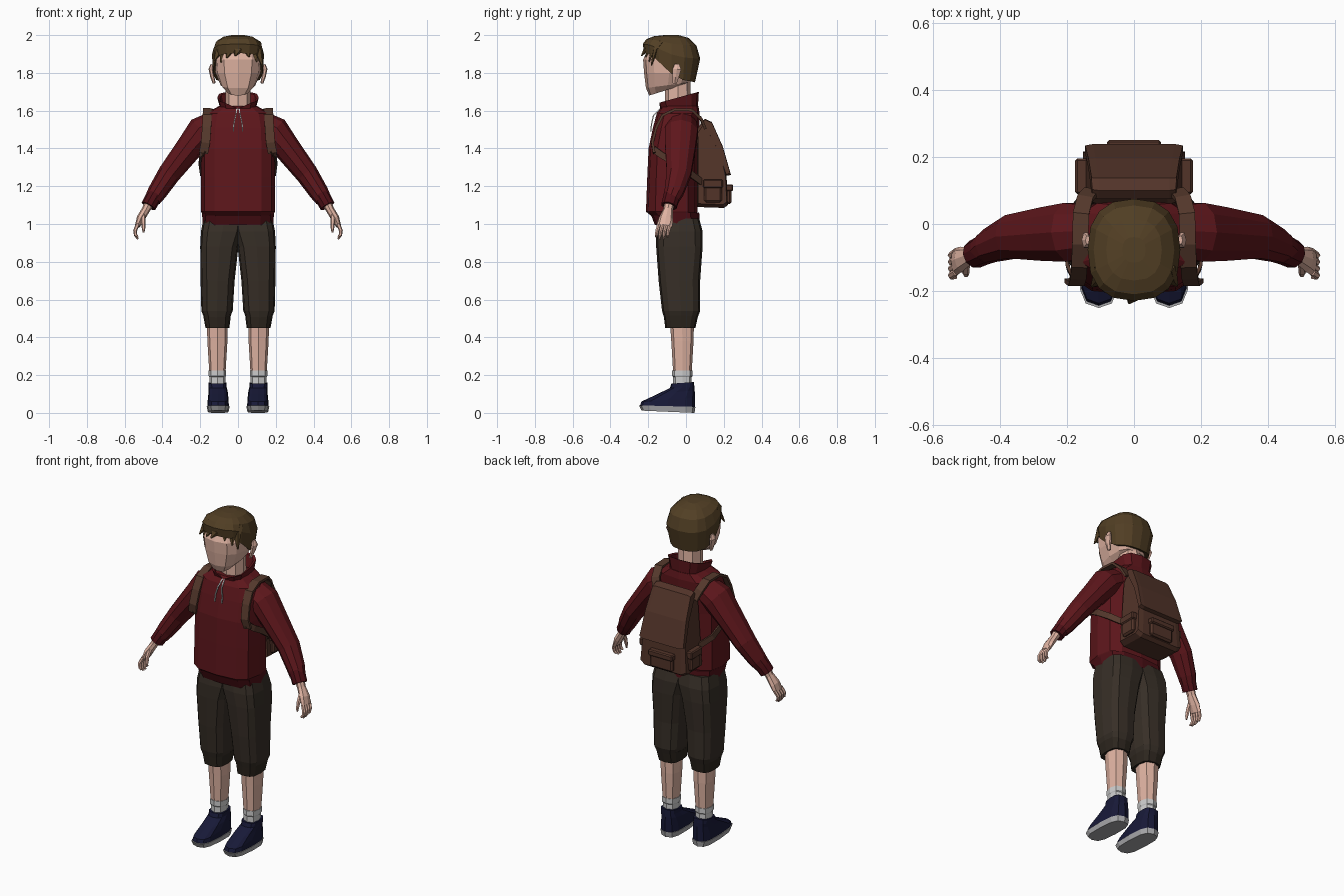
import bpy, bmesh, math
from mathutils import Vector

COLOURS = {
    "skin": (0.74, 0.45, 0.36), "hair": (0.085, 0.05, 0.018), "jumper": (0.11, 0.008, 0.011),
    "hem": (0.075, 0.005, 0.008), "trousers": (0.038, 0.028, 0.02), "cuff": (0.026, 0.019, 0.013),
    "shoe": (0.009, 0.01, 0.04), "bag": (0.085, 0.034, 0.022), "strap": (0.09, 0.04, 0.025),
    "sock": (0.55, 0.56, 0.57), "sole": (0.4, 0.4, 0.41),
}
MATS = {}
for key, rgb in COLOURS.items():
    MATS[key] = bpy.data.materials.new(key)
    MATS[key].diffuse_color = (*rgb, 1)


def finish(bm, name, mat, mirror=False, bevel=0):
    bmesh.ops.recalc_face_normals(bm, faces=bm.faces)
    me = bpy.data.meshes.new(name)
    bm.to_mesh(me)
    bm.free()
    ob = bpy.data.objects.new(name, me)
    bpy.context.collection.objects.link(ob)
    if mat:
        me.materials.append(MATS[mat])
    if bevel:
        b = ob.modifiers.new("bevel", 'BEVEL')
        b.width, b.segments = bevel, 1
    if mirror:
        ob.modifiers.new("mirror", 'MIRROR').use_mirror_merge = False
    return ob


def loft(name, rings, mat, mirror=False, caps=True):
    bm = bmesh.new()
    vs = [[bm.verts.new(p) for p in r] for r in rings]
    n = len(vs[0])
    for a, b in zip(vs, vs[1:]):
        for i in range(n):
            j = (i + 1) % n
            bm.faces.new((a[i], a[j], b[j], b[i]))
    if caps:
        bm.faces.new(vs[0])
        bm.faces.new(vs[-1])
    return finish(bm, name, mat, mirror)


def ring(x0, x1, f, b, zf, zb=None, n=12, p=0.65):
    """Rounded-square ring between x0..x1 and f..b, tilting from zf in front to zb behind."""
    zb = zf if zb is None else zb
    out = []
    for i in range(n):
        a = 2 * math.pi * i / n
        c, s = [math.copysign(abs(v) ** p if abs(v) > 1e-6 else 0, v) for v in (math.cos(a), math.sin(a))]
        out.append(((x0 + x1) / 2 + (x1 - x0) / 2 * c, (f + b) / 2 + (b - f) / 2 * s,
                    zf + (zb - zf) * (s + 1) / 2))
    return out


def pipe(name, pts, mat, n=8, ref=(0, 1, 0), mirror=True):
    """Tube through (x, y, z, ra, rb); rb is measured along ref."""
    P = [Vector(p[:3]) for p in pts]
    rings = []
    off, k = (math.pi / 4, math.sqrt(2)) if n == 4 else (0, 1)
    for i, p in enumerate(pts):
        d = (P[min(i + 1, len(P) - 1)] - P[max(i - 1, 0)]).normalized()
        v = Vector(ref)
        v = (v - d * v.dot(d)).normalized()
        u = v.cross(d)
        rings.append([P[i] + u * (k * p[3] * math.cos(off + 2 * math.pi * j / n))
                      + v * (k * p[4] * math.sin(off + 2 * math.pi * j / n)) for j in range(n)])
    return loft(name, rings, mat, mirror)


def box(name, x, y, z, mat, mirror=False, bevel=0.01):
    bm = bmesh.new()
    bmesh.ops.create_cube(bm, size=1)
    for v in bm.verts:
        v.co = [(r[0] + r[1]) / 2 + c * (r[1] - r[0]) for c, r in zip(v.co, (x, y, z))]
    return finish(bm, name, mat, mirror, bevel)


def prism(name, prof, w, edge, mat, shrink=0.92):
    """Side profile (y, z) extruded across x with softened ends, narrower at the top."""
    cy, cz = [sum(q[i] for q in prof) / len(prof) for i in (0, 1)]
    rings = []
    for x, s in ((-w, shrink), (-w + edge, 1), (w - edge, 1), (w, shrink)):
        rings.append([(x * (1 - 0.2 * (z - 1.09) / 0.46), cy + (y - cy) * s, cz + (z - cz) * s)
                      for y, z in prof])
    return loft(name, rings, mat)


def sym(w, *a, **k):
    return ring(-w, w, *a, **k)


# Head and neck
loft("head", [sym(0.058, -0.195, -0.02, 1.68, 1.735, p=0.75), sym(0.092, -0.212, 0.02, 1.72, 1.75, p=0.75),
              sym(0.12, -0.222, 0.045, 1.80, p=0.75), sym(0.125, -0.227, 0.05, 1.87, p=0.75),
              sym(0.105, -0.19, 0.03, 1.95, p=0.75)], "skin")
loft("neck", [sym(0.068, -0.11, 0.03, 1.57, n=8, p=0.9), sym(0.064, -0.11, 0.022, 1.77, n=8, p=0.9)], "skin")
pipe("ear", [(0.126, -0.06, 1.745, 0.008, 0.012), (0.136, -0.055, 1.78, 0.011, 0.02),
             (0.144, -0.048, 1.82, 0.012, 0.026), (0.138, -0.048, 1.845, 0.007, 0.014)], "skin", n=6)

# Hair cap with a lower edge that drops from the forehead to the nape
LINE = [(-1, 1.905), (-0.75, 1.895), (-0.5, 1.86), (-0.2, 1.84), (0.05, 1.785), (0.35, 1.765), (1, 1.75)]


def hairline(s):
    for (a, za), (b, zb) in zip(LINE, LINE[1:]):
        if s <= b:
            return za + (zb - za) * (s - a) / (b - a)
    return LINE[-1][1]


hair = []
for t, r in ((0.03, 0.7), (0, 0.95), (0.5, 1), (0.78, 0.87), (0.94, 0.6), (1, 0.25)):
    level = []
    for i in range(16):
        a = 2 * math.pi * i / 16
        c, s = [math.copysign(abs(v) ** 0.82, v) for v in (math.cos(a), math.sin(a))]
        q = r - (0.13 * max(s, 0) if t == 0 else 0)
        zb = hairline(max(-1, min(1, s)))
        level.append((0.138 * q * c, -0.077 + 0.152 * q * s, zb + (2.0 - zb) * t))
    hair.append(level)
loft("hair", hair, "hair")
# Fringe locks
for i, (x, tx, tz) in enumerate(((-0.1, -0.125, 1.865), (-0.075, -0.09, 1.855), (-0.04, -0.06, 1.88),
                                 (0, -0.015, 1.89), (0.045, 0.06, 1.885), (0.08, 0.1, 1.86),
                                 (0.105, 0.128, 1.84))):
    k = 0.5 * abs(x)
    pipe(f"fringe_lock_{i}", [(x * 0.9, -0.185 + k, 1.96, 0.016, 0.03), (x, -0.215 + k, 1.92, 0.014, 0.026),
                              (tx, -0.236 + k, tz, 0.003, 0.004)], "hair", n=5, ref=(1, 0, 0), mirror=False)

# Jumper body, hem and stand-up collar
loft("jumper_body", [sym(0.18, -0.18, 0.05, 1.04), sym(0.196, -0.212, 0.06, 1.065), sym(0.196, -0.205, 0.058, 1.25),
                     sym(0.195, -0.198, 0.06, 1.40), sym(0.19, -0.175, 0.07, 1.51),
                     sym(0.172, -0.155, 0.072, 1.585), sym(0.10, -0.128, 0.066, 1.625)], "jumper")
loft("jumper_hem", [sym(0.186, -0.165, 0.072, 0.995), sym(0.191, -0.19, 0.07, 1.06)], "hem")
collar = [sym(0.088, -0.125, 0.062, 1.575, 1.6), sym(0.11, -0.15, 0.068, 1.64, 1.70),
          sym(0.096, -0.138, 0.056, 1.635, 1.695), sym(0.075, -0.115, 0.035, 1.58, 1.61)]
for r in collar[1:3]:
    x, y, z = r[9]
    r[9] = (x, y + 0.012, z - 0.03)      # notch at the throat
loft("collar", collar, "jumper", caps=False)
pipe("drawstring", [(0.006, -0.135, 1.61, 0.003, 0.003), (0.012, -0.172, 1.575, 0.003, 0.003),
                    (0.022, -0.182, 1.53, 0.003, 0.003), (0.024, -0.187, 1.49, 0.003, 0.003)], "sock", n=4)

# Sleeves, wrist cuffs and hands
pipe("sleeve", [(0.12, -0.02, 1.525, 0.075, 0.08), (0.19, -0.025, 1.487, 0.086, 0.092),
                (0.259, -0.03, 1.402, 0.071, 0.084), (0.365, -0.038, 1.265, 0.06, 0.068),
                (0.43, -0.065, 1.165, 0.051, 0.052), (0.452, -0.08, 1.13, 0.044, 0.044)], "jumper", n=10)
pipe("sleeve_cuff", [(0.44, -0.073, 1.155, 0.043, 0.046), (0.474, -0.09, 1.095, 0.041, 0.043)], "hem", n=10)
pipe("palm", [(0.465, -0.085, 1.12, 0.027, 0.028), (0.488, -0.095, 1.075, 0.022, 0.026),
              (0.515, -0.105, 1.03, 0.022, 0.038), (0.532, -0.113, 0.99, 0.014, 0.041)], "skin")
for i in range(4):
    y = -0.083 - 0.02 * i
    z = 0.925 + (0.012 if i in (0, 3) else 0)
    pipe(f"finger_{i}", [(0.53, y, 1.0, 0.011, 0.0105), (0.545, y - 0.01, 0.965, 0.01, 0.01),
                         (0.542, y - 0.014, 0.942, 0.009, 0.009), (0.53, y - 0.016, z - 0.005, 0.005, 0.006)],
         "skin", n=6)
pipe("thumb", [(0.5, -0.115, 1.055, 0.012, 0.014), (0.502, -0.142, 1.01, 0.012, 0.012),
               (0.5, -0.15, 0.975, 0.009, 0.009), (0.5, -0.152, 0.955, 0.005, 0.005)], "skin", n=6)

# Knee-length trousers with gathered cuffs
loft("trouser_leg", [ring(-0.04, 0.182, -0.15, 0.07, 1.03, p=0.55), ring(-0.03, 0.196, -0.16, 0.088, 0.96, p=0.55),
                     ring(-0.002, 0.2, -0.158, 0.088, 0.88, p=0.55), ring(0.018, 0.198, -0.145, 0.075, 0.7),
                     ring(0.028, 0.194, -0.127, 0.075, 0.54), ring(0.045, 0.178, -0.115, 0.06, 0.5)],
     "trousers", True)
loft("trouser_cuff", [ring(0.038, 0.184, -0.118, 0.064, 0.515), ring(0.046, 0.172, -0.11, 0.05, 0.45)], "cuff", True)

# Legs, socks and shoes
loft("leg", [ring(0.054, 0.165, -0.085, 0.042, 0.48, n=8, p=0.8), ring(0.056, 0.162, -0.078, 0.04, 0.38, n=8, p=0.8),
             ring(0.068, 0.15, -0.066, 0.028, 0.18, n=8, p=0.8)], "skin", True)
loft("sock", [ring(0.068, 0.15, -0.068, 0.03, 0.12, n=8, p=0.8), ring(0.066, 0.152, -0.068, 0.03, 0.19, n=8, p=0.8),
              ring(0.063, 0.155, -0.073, 0.034, 0.195, n=8, p=0.8),
              ring(0.063, 0.155, -0.073, 0.034, 0.225, n=8, p=0.8)], "sock", True)
loft("shoe_sole", [ring(0.05, 0.16, -0.235, 0.045, 0.012, 0), ring(0.044, 0.166, -0.25, 0.05, 0.04, 0.032)], "sole", True)
loft("shoe_upper", [ring(0.048, 0.162, -0.244, 0.047, 0.036, 0.03), ring(0.05, 0.16, -0.236, 0.048, 0.06, 0.08),
                    ring(0.054, 0.156, -0.15, 0.046, 0.1, 0.12), ring(0.06, 0.156, -0.085, 0.044, 0.132, 0.14),
                    ring(0.06, 0.157, -0.077, 0.042, 0.155, 0.163)], "shoe", True)

# Backpack body, lid and pockets
prism("backpack_body", [(0.058, 1.09), (0.058, 1.5), (0.085, 1.54), (0.125, 1.53), (0.178, 1.40),
                        (0.215, 1.25), (0.222, 1.1), (0.2, 1.085)], 0.152, 0.03, "bag")
prism("backpack_lid", [(0.075, 1.535), (0.1, 1.557), (0.137, 1.54), (0.195, 1.41), (0.238, 1.26),
                       (0.215, 1.255), (0.165, 1.40), (0.11, 1.50)], 0.157, 0.025, "bag", 0.95)
box("front_pocket", (-0.075, 0.075), (0.19, 0.24), (1.105, 1.2), "bag")
box("front_pocket_flap", (-0.08, 0.08), (0.19, 0.25), (1.175, 1.21), "bag", bevel=0.006)
box("side_pocket", (0.13, 0.168), (0.095, 0.19), (1.115, 1.22), "bag", True)
box("side_pocket_flap", (0.13, 0.175), (0.09, 0.195), (1.19, 1.235), "bag", True, 0.006)

# Shoulder straps, over the shoulder and then back under the arm
T, W = 0.007, 0.024
pipe("shoulder_strap", [(x, y, z, T, W) for x, y, z in (
    (0.125, 0.1, 1.51), (0.145, 0.078, 1.56), (0.158, 0.03, 1.604), (0.16, -0.06, 1.606), (0.163, -0.125, 1.575),
    (0.166, -0.158, 1.51), (0.172, -0.178, 1.43), (0.183, -0.168, 1.375))], "strap", n=4, ref=(1, 0, 0))
pipe("lower_strap", [(x, y, z, 0.005, 0.017) for x, y, z in (
    (0.176, -0.17, 1.395), (0.197, -0.13, 1.365), (0.203, -0.06, 1.325), (0.192, 0.02, 1.27),
    (0.135, 0.085, 1.22))], "strap", n=4, ref=(0, 0, 1))
